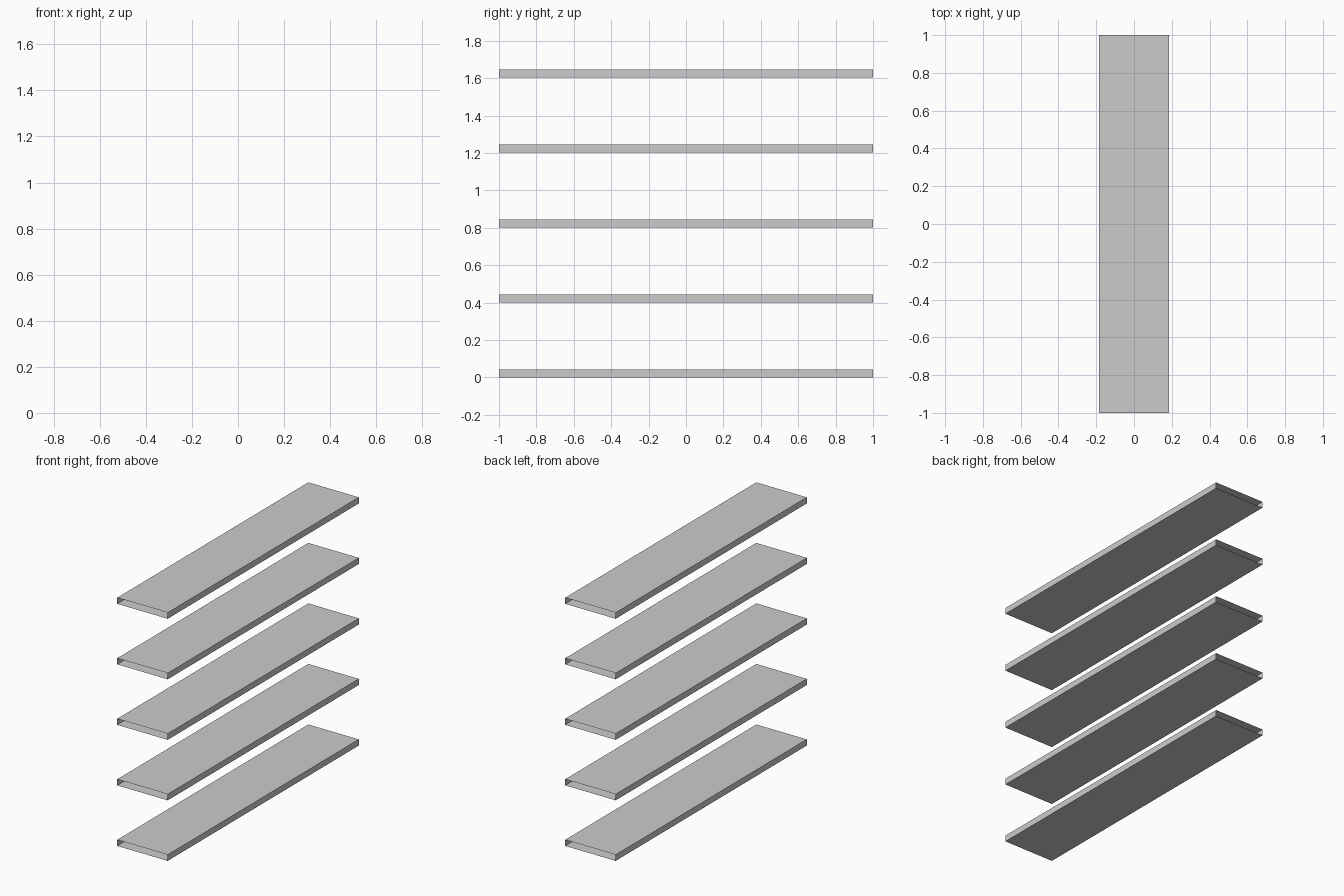
import bpy, bmesh

if "Cube" in bpy.data.objects:
    bpy.data.objects.remove(bpy.data.objects["Cube"])

HALF_W, HALF_L, THICK, STEP = 0.185, 1.0, 0.041, 0.401


def shelf_board(name, z):
    # Rectangular profile swept along y, with the two short ends left open
    profile = [(-HALF_W, z), (HALF_W, z), (HALF_W, z + THICK), (-HALF_W, z + THICK)]
    bm = bmesh.new()
    front = [bm.verts.new((x, -HALF_L, h)) for x, h in profile]
    back = [bm.verts.new((x, HALF_L, h)) for x, h in profile]
    for i in range(4):
        j = (i + 1) % 4
        bm.faces.new((front[i], back[i], back[j], front[j])).normal_flip()
    # Point the faces outwards
    centre_z = z + THICK / 2
    for f in bm.faces:
        f.normal_update()
        c = f.calc_center_median()
        if c.x * f.normal.x + (c.z - centre_z) * f.normal.z < 0:
            f.normal_flip()
    mesh = bpy.data.meshes.new(name)
    bm.to_mesh(mesh)
    bm.free()
    obj = bpy.data.objects.new(name, mesh)
    bpy.context.collection.objects.link(obj)


# Five evenly spaced shelves
for n in range(5):
    shelf_board(f"shelf_{n + 1}", n * STEP)
